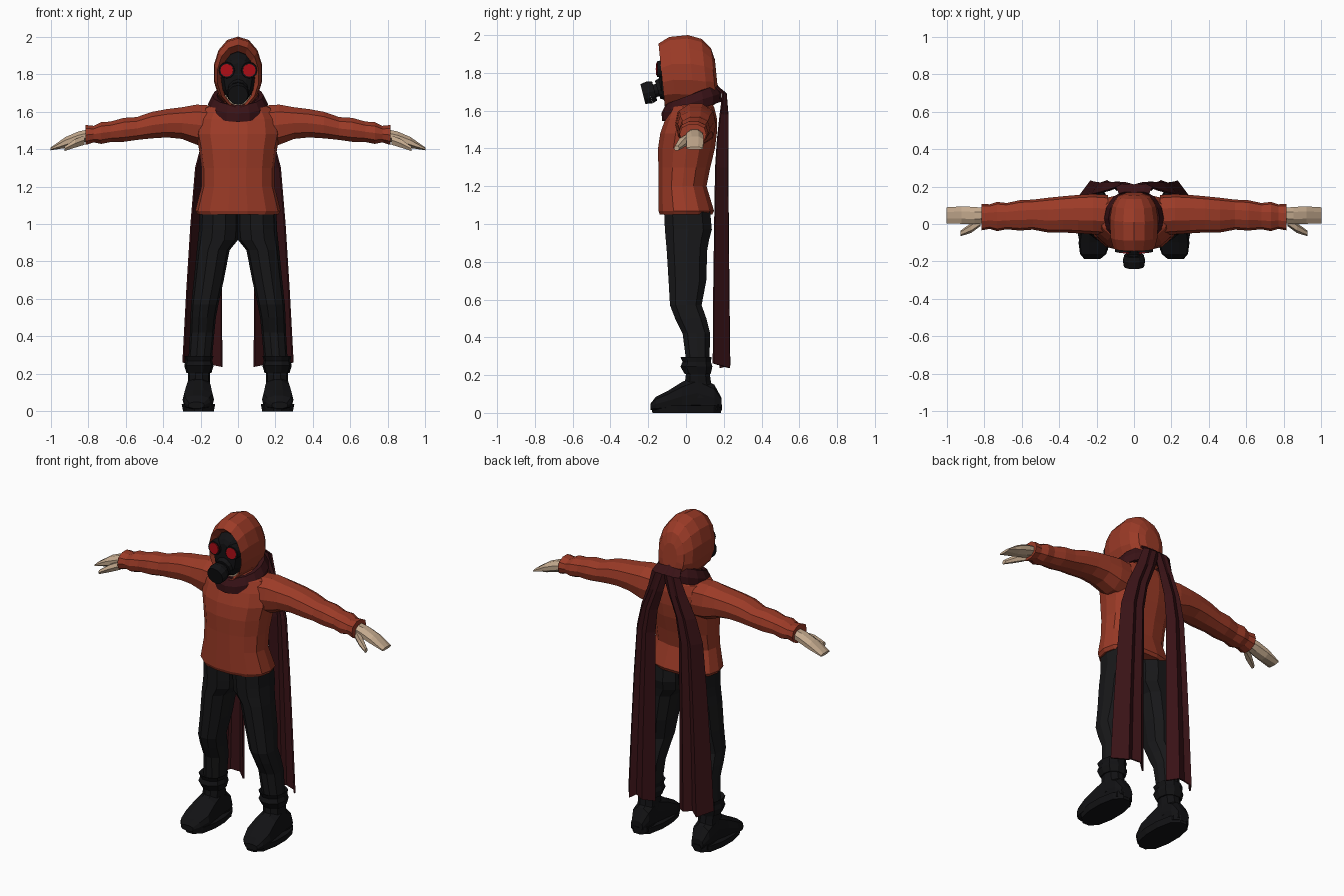
import bpy, bmesh, math
from mathutils import Vector

def material(name, rgb):
    m = bpy.data.materials.new(name)
    m.diffuse_color = (*rgb, 1)
    return m

RED = material("red_cloth", (0.33, 0.043, 0.02))
SCARF = material("dark_scarf", (0.04, 0.006, 0.008))
BLACK = material("black_cloth", (0.009, 0.009, 0.01))
RUBBER = material("black_rubber", (0.006, 0.006, 0.007))
SKIN = material("skin", (0.55, 0.4, 0.27))
LENS = material("red_lens", (0.42, 0.004, 0.008))

def finish(name, bm, mat, mirror=False, thickness=0):
    bmesh.ops.recalc_face_normals(bm, faces=bm.faces)
    me = bpy.data.meshes.new(name)
    bm.to_mesh(me)
    bm.free()
    me.materials.append(mat)
    ob = bpy.data.objects.new(name, me)
    bpy.context.collection.objects.link(ob)
    if thickness:
        mod = ob.modifiers.new("thickness", "SOLIDIFY")
        mod.thickness, mod.offset = thickness, 0
    if mirror:
        mod = ob.modifiers.new("mirror", "MIRROR")
        mod.use_mirror_merge = False
    return ob

def skin_rows(bm, rows, closed_u=True, closed_v=False):
    n, r = len(rows[0]), len(rows)
    for i in range(r if closed_v else r - 1):
        for j in range(n if closed_u else n - 1):
            a, b = rows[i], rows[(i + 1) % r]
            k = (j + 1) % n
            bm.faces.new((a[j], a[k], b[k], b[j]))

def loft(name, axis, rings, mat, n=12, power=2.4, phase=0.5, mirror=False,
         shear=0, caps=(True, True), thickness=0):
    """Rings: (position on axis, lo/hi of first other axis, lo/hi of second)."""
    bm = bmesh.new()
    u, v = [a for a in range(3) if a != axis]
    rows = []
    for pos, u0, u1, v0, v1 in rings:
        row = []
        for j in range(n):
            t = 2 * math.pi * (j + phase) / n
            s, c = math.sin(t), math.cos(t)
            k = (abs(s) ** power + abs(c) ** power) ** (-1 / power)
            p = [0, 0, 0]
            p[u] = (u0 + u1) / 2 + (u1 - u0) / 2 * s * k
            p[v] = (v0 + v1) / 2 + (v1 - v0) / 2 * c * k
            p[axis] = pos + shear * (p[v] - 1.8)
            row.append(bm.verts.new(p))
        rows.append(row)
    skin_rows(bm, rows)
    if caps[0]:
        bm.faces.new(rows[0])
    if caps[1]:
        bm.faces.new(rows[-1])
    return finish(name, bm, mat, mirror, thickness)

def rod(name, p0, p1, r0, r1, mat, n=12, mirror=False):
    p0, p1 = Vector(p0), Vector(p1)
    d = p1 - p0
    m = d.to_track_quat('Z', 'Y').to_matrix().to_4x4()
    m.translation = (p0 + p1) / 2
    bm = bmesh.new()
    bmesh.ops.create_cone(bm, cap_ends=True, segments=n, radius1=r0, radius2=r1,
                          depth=d.length, matrix=m)
    return finish(name, bm, mat, mirror)

# Jacket body and sleeves
loft("jacket_body", 2, [
    (1.05, -.215, .215, -.14, .14), (1.07, -.228, .228, -.148, .15),
    (1.20, -.195, .195, -.148, .11), (1.30, -.195, .195, -.148, .13),
    (1.40, -.208, .208, -.15, .155), (1.48, -.225, .225, -.138, .165),
    (1.56, -.215, .215, -.11, .165), (1.62, -.18, .18, -.085, .15),
    (1.65, -.11, .11, -.06, .12)], RED, n=14)
loft("sleeve", 0, [
    (.14, -.06, .155, 1.41, 1.635), (.22, -.055, .16, 1.42, 1.64),
    (.30, -.05, .155, 1.452, 1.625), (.38, -.045, .148, 1.46, 1.615),
    (.46, -.045, .14, 1.455, 1.60), (.54, -.03, .13, 1.447, 1.572),
    (.61, -.035, .127, 1.437, 1.568), (.68, -.028, .112, 1.436, 1.548),
    (.73, -.038, .118, 1.426, 1.545), (.77, -.026, .105, 1.434, 1.525),
    (.815, -.034, .108, 1.42, 1.53)], RED, n=10, mirror=True)

# Hands
loft("hand", 0, [
    (.78, .005, .085, 1.448, 1.508), (.85, 0, .092, 1.425, 1.495),
    (.92, 0, .095, 1.405, 1.465), (1.0, .003, .09, 1.393, 1.408)],
    SKIN, n=8, power=3, mirror=True)
loft("thumb", 0, [
    (.82, -.012, .03, 1.42, 1.475), (.87, -.048, .005, 1.405, 1.455),
    (.925, -.065, -.035, 1.388, 1.415)], SKIN, n=6, mirror=True)

# Trousers
loft("trouser_leg", 2, [
    (1.08, -.005, .205, -.12, .13), (.97, -.005, .208, -.115, .14),
    (.915, 0, .214, -.11, .125), (.86, .045, .22, -.105, .115),
    (.70, .076, .236, -.095, .11), (.57, .105, .25, -.087, .085),
    (.50, .118, .254, -.06, .11), (.42, .126, .256, -.02, .13),
    (.27, .14, .265, 0, .125)], BLACK, n=10, mirror=True)

# Boots
loft("boot_foot", 1, [
    (.188, .17, .25, .02, .08), (.15, .15, .268, .01, .15),
    (.06, .147, .272, .01, .20), (-.02, .138, .283, .01, .165),
    (-.10, .128, .296, .01, .115), (-.16, .148, .288, .01, .085),
    (-.187, .18, .265, .015, .05)], RUBBER, n=10, power=3, mirror=True)
loft("boot_shaft", 2, [
    (.08, .148, .272, -.01, .16), (.16, .15, .268, -.008, .135),
    (.22, .15, .268, 0, .125)], RUBBER, n=10, mirror=True)
loft("boot_cuff", 2, [
    (.205, .142, .275, -.008, .132), (.245, .13, .287, -.032, .142),
    (.27, .138, .28, -.02, .134), (.297, .13, .285, -.032, .138),
    (.28, .15, .265, 0, .125)], RUBBER, n=10, mirror=True)
loft("boot_heel", 2, [(0.015, .148, .27, .06, .19), (.045, .148, .27, .05, .192)],
     RUBBER, n=10, power=3, mirror=True)
loft("boot_sole", 2, [(0, .128, .294, -.18, .188), (.04, .12, .302, -.188, .192)],
     RUBBER, n=12, power=2.6, mirror=True)

# Neck and hood
loft("neck", 2, [(1.55, -.08, .08, -.09, .08), (1.70, -.07, .07, -.085, .07)], SKIN, n=10)
loft("hood", 1, [
    (-.095, -.088, .088, 1.63, 1.92), (-.13, -.112, .112, 1.62, 1.955),
    (-.07, -.128, .128, 1.62, 1.99), (.03, -.132, .132, 1.61, 2.0),
    (.10, -.12, .12, 1.61, 1.98), (.145, -.09, .09, 1.64, 1.93),
    (.16, -.05, .05, 1.70, 1.87)], RED, n=14, power=2.05, phase=0,
    shear=-.1, caps=(False, True))

# Gas mask with lenses and filter
loft("mask_face", 1, [
    (-.04, -.10, .10, 1.65, 1.93), (-.10, -.09, .09, 1.645, 1.915),
    (-.13, -.075, .075, 1.665, 1.885), (-.142, -.045, .045, 1.70, 1.86)],
    RUBBER, n=12, power=2.1, phase=0)
rod("lens_frame", (.058, -.10, 1.82), (.060, -.152, 1.82), .046, .042, RUBBER, mirror=True)
rod("lens", (.058, -.14, 1.82), (.060, -.156, 1.82), .034, .034, LENS, mirror=True)
rod("mask_snout", (0, -.10, 1.725), (0, -.15, 1.71), .066, .05, RUBBER)
rod("filter_neck", (0, -.14, 1.712), (0, -.185, 1.70), .034, .034, RUBBER)
rod("filter_inner_disc", (0, -.166, 1.704), (0, -.192, 1.697), .052, .06, RUBBER)
rod("filter_outer_disc", (0, -.192, 1.697), (0, -.228, 1.688), .06, .054, RUBBER)

# Scarf wrapped around the neck, higher at the back
bm = bmesh.new()
rows = []
for i in range(16):
    a = 2 * math.pi * i / 16
    row = []
    for j in range(6):
        b = 2 * math.pi * j / 6
        out = .024 * math.cos(b) - .012 * math.sin(b)
        y = .03 + (.135 + out) * math.sin(a)
        z = 1.59 + (.03 + .135 * math.sin(a) + .105) * .38 + .052 * math.sin(b)
        row.append(bm.verts.new(((.135 + out) * math.cos(a), y, z)))
    rows.append(row)
skin_rows(bm, rows, closed_v=True)
finish("scarf_wrap", bm, SCARF)

# Two folded scarf tails: (z, centre x, half width, y)
bm = bmesh.new()
rows = []
for z, x, w, y, fold in [
        (1.725, .03, .05, .165, .1), (1.69, .04, .055, .205, .2), (1.58, .075, .055, .205, .5),
        (1.45, .125, .06, .20, .7), (1.30, .155, .07, .195, .8), (1.0, .168, .082, .195, .9),
        (.65, .18, .092, .195, 1), (.25, .19, .103, .197, 1.1)]:
    rows.append([bm.verts.new((x + u * w, y + f * fold, z + (.012 * s if z < .3 else 0)))
                 for u, f, s in [(-1, -.015, -1), (-.45, .03, 0), (.05, .012, 1),
                                 (.4, .028, -1), (1, -.048, 1)]])
skin_rows(bm, rows, closed_u=False)
finish("scarf_tail", bm, SCARF, mirror=True, thickness=.01)
